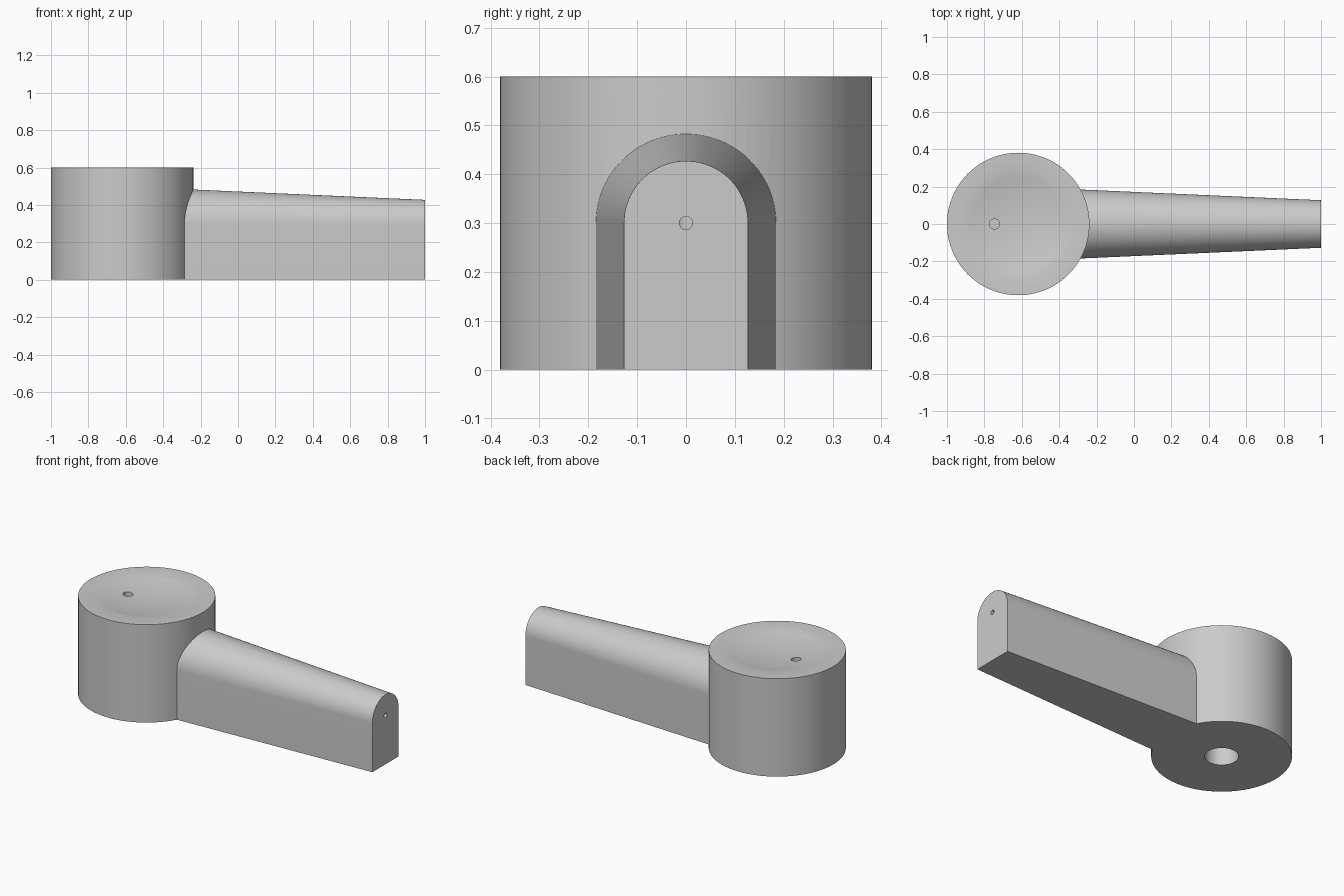
import bpy, bmesh
from math import pi, cos, sin, radians
from mathutils import Matrix, Vector

if "Cube" in bpy.data.objects:
    bpy.data.objects.remove(bpy.data.objects["Cube"], do_unlink=True)

grey = bpy.data.materials.new("plain grey")
grey.use_nodes = True
colour = (0.6, 0.6, 0.6, 1)
grey.diffuse_color = colour
grey.node_tree.nodes["Principled BSDF"].inputs["Base Color"].default_value = colour

BOWL_X, BOWL_R, HEIGHT = -0.619, 0.381, 0.6


def make_object(name, bm):
    bmesh.ops.recalc_face_normals(bm, faces=bm.faces)
    mesh = bpy.data.meshes.new(name)
    bm.to_mesh(mesh)
    bm.free()
    mesh.materials.append(grey)
    obj = bpy.data.objects.new(name, mesh)
    bpy.context.collection.objects.link(obj)
    return obj


def rod(name, start, end, radius):
    """Closed cylinder between two points."""
    start, end = Vector(start), Vector(end)
    axis = end - start
    turn = axis.to_track_quat("Z", "Y").to_matrix().to_4x4()
    bm = bmesh.new()
    bmesh.ops.create_cone(bm, cap_ends=True, segments=32, radius1=radius,
                          radius2=radius, depth=axis.length,
                          matrix=Matrix.Translation((start + end) / 2) @ turn)
    return make_object(name, bm)


def combine(target, other, operation):
    """Apply a boolean and discard the second object."""
    mod = target.modifiers.new(operation.title(), "BOOLEAN")
    mod.object, mod.operation, mod.solver = other, operation, "EXACT"
    other.hide_render = True
    bpy.context.view_layer.objects.active = target
    bpy.ops.object.modifier_apply(modifier=mod.name)
    bpy.data.objects.remove(other, do_unlink=True)


# Round body: lathed wall, shallow dish on top, blind socket underneath
dish_r, dish_depth, socket_r, socket_depth = 0.29, 0.03, 0.092, 0.2
profile = [(0, socket_depth), (socket_r, socket_depth), (socket_r, 0),
           (BOWL_R, 0), (BOWL_R, HEIGHT)]
for i in range(9):
    t = 1 - i / 8
    profile.append((dish_r * t, HEIGHT - dish_depth * (1 - t * t)))
bm = bmesh.new()
verts = [bm.verts.new((BOWL_X + r, 0, z)) for r, z in profile]
edges = [bm.edges.new(pair) for pair in zip(verts, verts[1:])]
bmesh.ops.spin(bm, geom=verts + edges, cent=(BOWL_X, 0, 0), axis=(0, 0, 1),
               angle=2 * pi, steps=96)
bmesh.ops.remove_doubles(bm, verts=bm.verts, dist=0.0001)
body = make_object("body_with_handle", bm)

# Handle: arched section tapering to the free end
bm = bmesh.new()
rings = []
for x in (-0.45, 1.0):
    r = 0.127 + 0.0446 * (1 - x)
    section = [(r, 0)]
    section += [(r * cos(pi * i / 48), 0.3 + r * sin(pi * i / 48)) for i in range(49)]
    section += [(-r, 0)]
    rings.append([bm.verts.new((x, y, z)) for y, z in section])
    bm.faces.new(rings[-1])
inner, outer = rings
for i in range(len(inner)):
    j = (i + 1) % len(inner)
    bm.faces.new((inner[i], inner[j], outer[j], outer[i]))
handle = make_object("handle", bm)
combine(body, handle, "UNION")

# Vent hole in the dish and the narrow channel along the handle
combine(body, rod("vent_cutter", (-0.746, 0, 0.27), (-0.746, 0, 0.7), 0.027), "DIFFERENCE")
combine(body, rod("channel_cutter", (-0.746, 0, 0.3), (1.1, 0, 0.3), 0.0135), "DIFFERENCE")

# Smooth curved walls, crisp rims
bpy.ops.object.select_all(action="DESELECT")
body.select_set(True)
bpy.context.view_layer.objects.active = body
bpy.ops.object.shade_smooth_by_angle(angle=radians(11.5))
